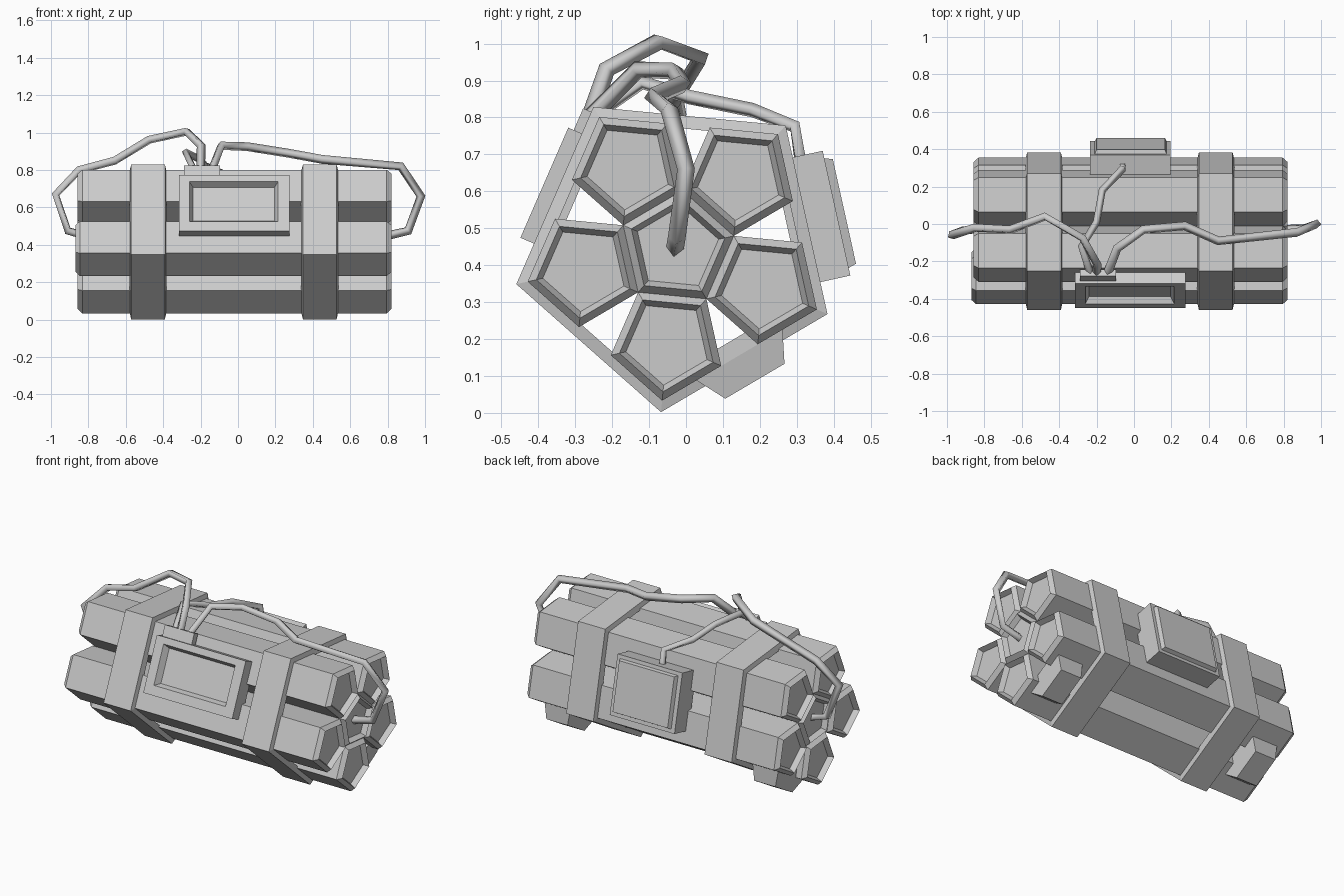
import bpy, bmesh
from math import sin, cos, radians
from mathutils import Vector

if "Cube" in bpy.data.objects:
    bpy.data.objects.remove(bpy.data.objects["Cube"])

CY, CZ = -0.025, 0.445          # bundle axis
PHI = -95.5                     # direction of the lowest stick
R = 0.158                       # stick radius


def loft(name, rings, closed=False):
    """Skin a list of point rings; cap the ends or join last to first."""
    bm = bmesh.new()
    vs = [[bm.verts.new(p) for p in ring] for ring in rings]
    n = len(vs[0])
    pairs = list(zip(vs, vs[1:])) + ([(vs[-1], vs[0])] if closed else [])
    for a, b in pairs:
        for i in range(n):
            j = (i + 1) % n
            bm.faces.new((a[i], a[j], b[j], b[i]))
    if not closed:
        bm.faces.new(vs[0])
        bm.faces.new(vs[-1])
    bmesh.ops.recalc_face_normals(bm, faces=bm.faces)
    me = bpy.data.meshes.new(name)
    bm.to_mesh(me)
    bm.free()
    ob = bpy.data.objects.new(name, me)
    bpy.context.collection.objects.link(ob)
    return ob


def pentagon(x, r, cy=CY, cz=CZ, start=PHI):
    angs = [radians(start + 72 * k) for k in range(5)]
    return [Vector((x, cy + r * cos(a), cz + r * sin(a))) for a in angs]


def stick(name, x0, x1, cy, cz, start):
    prof = [(x0 + .03, .116), (x0, .134), (x0 + .025, R),
            (x1 - .025, R), (x1, .134), (x1 - .03, .116)]
    loft(name, [pentagon(x, r, cy, cz, start) for x, r in prof])


def block(name, angle, layers):
    """Box on a side of the bundle; layers are (out, x0, x1, t0, t1)."""
    a = radians(angle)
    s = 1 if cos(a) < 0 else -1          # t points upward
    def pt(x, t, n):
        return (x, CY + n * cos(a) + s * t * sin(a), CZ + n * sin(a) - s * t * cos(a))
    loft(name, [[pt(x0, t0, n), pt(x1, t0, n), pt(x1, t1, n), pt(x0, t1, n)]
                for n, x0, x1, t0, t1 in layers])


def wire(name, pts, r=0.024):
    cu = bpy.data.curves.new(name, 'CURVE')
    cu.dimensions = '3D'
    cu.bevel_depth = r
    cu.bevel_resolution = 0
    cu.use_fill_caps = True
    sp = cu.splines.new('POLY')
    sp.points.add(len(pts) - 1)
    for p, co in zip(sp.points, pts):
        p.co = (*co, 1)
    ob = bpy.data.objects.new(name, cu)
    bpy.context.collection.objects.link(ob)


# Sticks: one in the middle, five sharing its edges
stick("center_stick", -.855, .82, CY, CZ, PHI + 180)
dist = 2 * R * cos(radians(36))
for k in range(5):
    a = radians(PHI + 72 * k)
    stick(f"outer_stick_{k + 1}", -.87 if k == 4 else -.857, .82,
          CY + dist * cos(a), CZ + dist * sin(a), PHI)

# Straps: hollow five-sided bands with sloped sides
for name, x in (("left_strap", -.481), ("right_strap", .437)):
    loft(name, [pentagon(x - .1, .402), pentagon(x - .09, .445),
                pentagon(x + .09, .445), pentagon(x + .1, .402)], closed=True)

# Front control box with recessed screen
block("control_box", 156.5, [
    (.305, -.315, .275, -.142, .183), (.40, -.315, .275, -.142, .183),
    (.40, -.26, .215, -.087, .145), (.365, -.24, .195, -.07, .128)])
# Wire terminal above the control box
block("wire_terminal", 156.5, [
    (.345, -.29, -.095, .17, .247), (.384, -.29, -.095, .17, .247)])
# Back battery box with raised panel
block("battery_box", 12.5, [
    (.305, -.235, .195, -.173, .173), (.443, -.235, .195, -.173, .173),
    (.443, -.21, .175, -.152, .152), (.465, -.20, .165, -.145, .145)])
# Two small tapered feet underneath
for name, x in (("left_foot", -.71), ("right_foot", .67)):
    block(name, -59.5, [
        (.29, x - .085, x + .085, -.135, .135), (.335, x - .085, x + .085, -.135, .135),
        (.417, x - .07, x + .07, -.093, .093)])

# Wires from the terminal to both ends and to the battery box
wire("left_wire", [
    (-.20, -.26, .80), (-.197, -.215, .93), (-.275, -.075, 1.005), (-.475, .04, .962),
    (-.66, -.03, .85), (-.85, -.02, .80), (-.975, -.06, .67), (-.91, -.035, .475),
    (-.82, -.025, .45)])
wire("right_wire", [
    (-.14, -.26, .80), (-.09, -.13, .93), (.05, -.03, .925), (.27, -.01, .89),
    (.45, -.09, .857), (.87, -.045, .82), (.978, 0, .66), (.91, -.025, .475),
    (.78, -.03, .445)])
wire("back_wire", [
    (-.235, -.26, .80), (-.28, -.12, .895), (-.20, .01, .855), (-.17, .18, .82),
    (-.06, .295, .775), (-.06, .31, .68)], .02)
